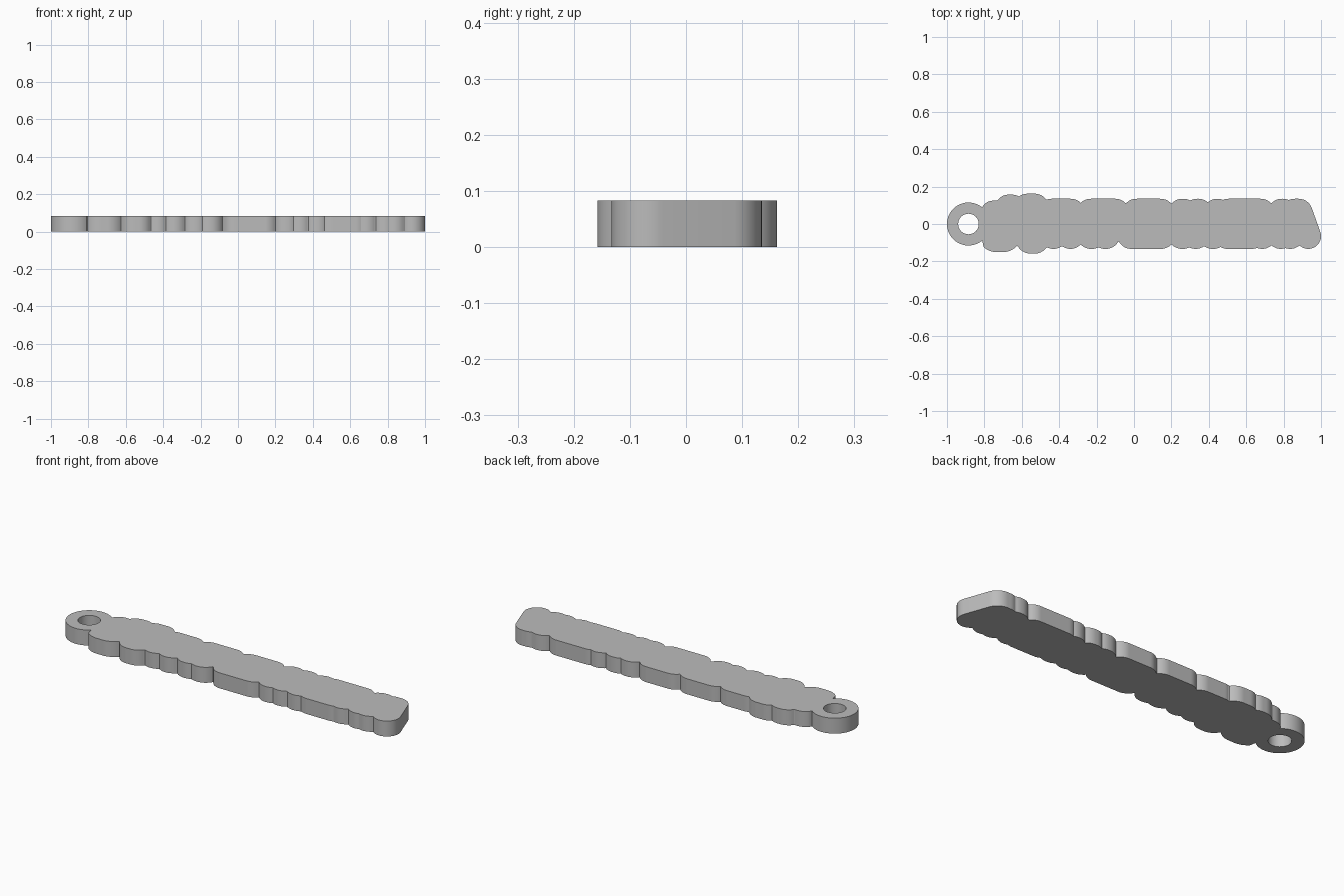
import bpy, bmesh
from math import sin, cos, sqrt, radians

cube = bpy.data.objects.get("Cube")
if cube:
    bpy.data.objects.remove(cube)

THICK = 0.083
R = 0.075  # rounding radius of the scallops

# Scallops: start and end of the flat crest, then its distance from the axis
BACK = [(-.75, -.74, .125), (-.67, -.653, .157), (-.57, -.53, .162),
        (-.44, -.338, .135), (-.232, -.1, .135), (.013, .142, .135),
        (.258, .263, .135), (.337, .345, .135), (.445, .445, .135),
        (.505, .677, .135), (.79, .795, .135), (.86, .88, .135)]
FRONT = [(-.735, -.7, .15, .1), (-.555, -.53, .158), (-.43, -.43, .133),
         (-.34, -.34, .133), (-.23, -.225, .133), (-.155, -.15, .133),
         (-.015, .145, .133), (.256, .262, .133), (.33, .33, .133),
         (.42, .425, .133), (.5, .63, .133), (.685, .685, .133),
         (.785, .785, .133), (.835, .835, .133), (.932, .932, .133, .068)]


def crest(x, a, b, peak, r=R):
    d = max(a - x, x - b, 0)
    return peak - r + sqrt(r * r - d * d) if d < r else 0


def edge(lobes, x0, x1, sign):
    """Scalloped edge: the outermost of all rounded crests."""
    n = round(abs(x1 - x0) / 0.005)
    xs = [x0 + (x1 - x0) * i / n for i in range(n + 1)]
    return [(x, sign * max(crest(x, *l) for l in lobes)) for x in xs]


def arc(cx, cy, r, a0, a1, n):
    angles = [radians(a0 + (a1 - a0) * i / n) for i in range(n + 1)]
    return [(cx + r * cos(a), cy + r * sin(a)) for a in angles]


# Outline: ring, back edge, slanted rounded end, front edge
outline = (arc(-.885, 0, .115, 310, 50, 64)
           + edge(BACK, -.805, .875, 1)
           + arc(.88, .06, R, 90, 21, 12)
           + arc(.932, -.065, .068, 21, -90, 18)
           + edge(FRONT, .927, -.805, -1))
hole = arc(-.885, 0, .055, 0, 352.5, 47)

# Flat tag with a hole, raised to its thickness
bm = bmesh.new()
for loop in (outline, hole):
    vs = [bm.verts.new((x, y, 0)) for x, y in loop]
    for i, v in enumerate(vs):
        bm.edges.new((vs[i - 1], v))
bmesh.ops.triangle_fill(bm, use_beauty=True, edges=bm.edges[:], normal=(0, 0, 1))
top = bmesh.ops.extrude_face_region(bm, geom=bm.faces[:], use_keep_orig=True)
bmesh.ops.translate(bm, vec=(0, 0, THICK),
                    verts=[g for g in top["geom"] if isinstance(g, bmesh.types.BMVert)])
bmesh.ops.recalc_face_normals(bm, faces=bm.faces[:])
mesh = bpy.data.meshes.new("key_tag")
bm.to_mesh(mesh)
bm.free()

tag = bpy.data.objects.new("key_tag", mesh)
bpy.context.collection.objects.link(tag)

# Plain grey material
grey = bpy.data.materials.new("grey")
grey.use_nodes = True
grey.diffuse_color = (.5, .5, .5, 1)
grey.node_tree.nodes["Principled BSDF"].inputs["Base Color"].default_value = (.5, .5, .5, 1)
mesh.materials.append(grey)

bpy.ops.object.select_all(action='DESELECT')
tag.select_set(True)
bpy.context.view_layer.objects.active = tag
bpy.ops.object.shade_smooth_by_angle(angle=radians(25))
